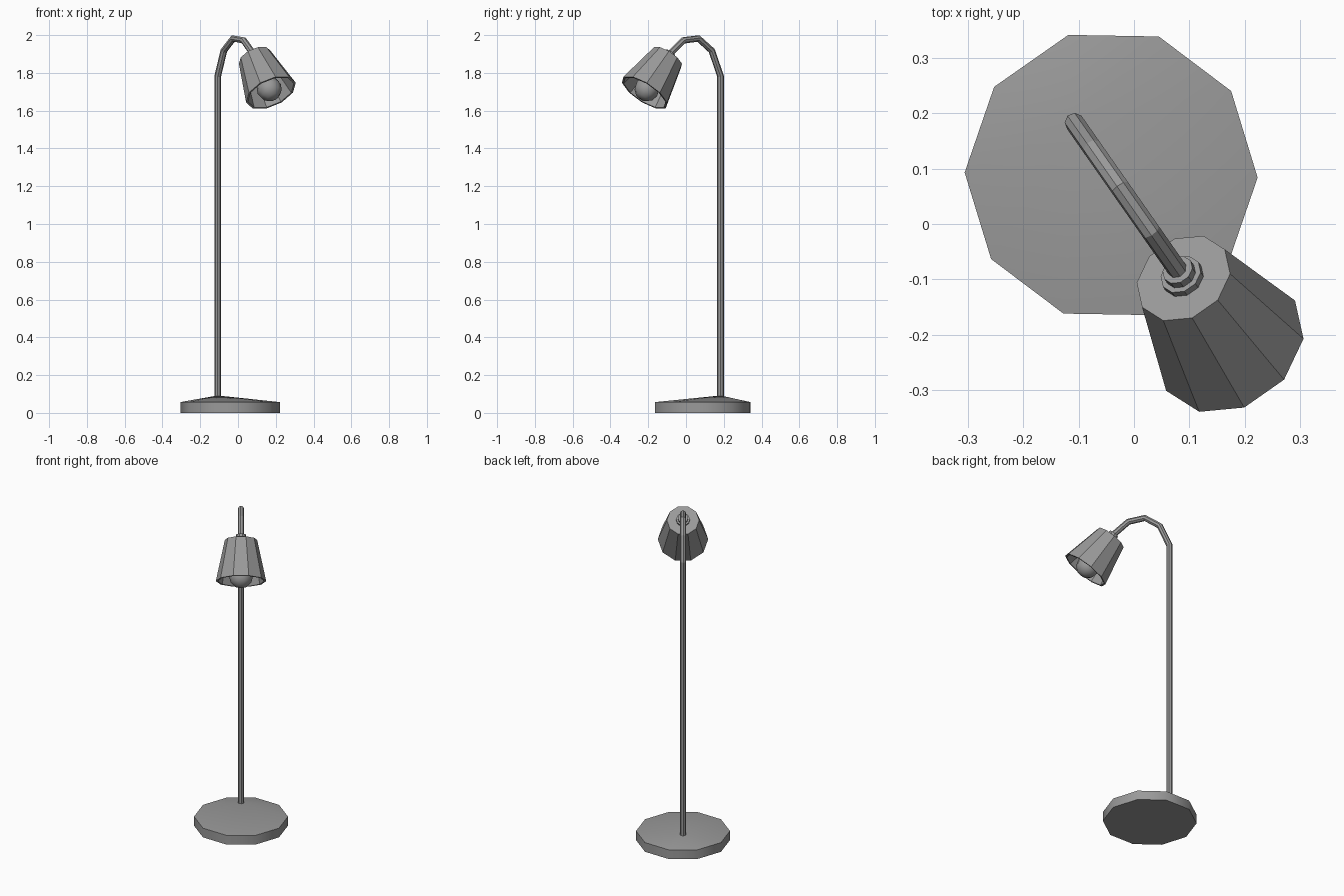
import bpy, bmesh
from math import sin, cos, pi, radians
from mathutils import Matrix

if "Cube" in bpy.data.objects:
    bpy.data.objects.remove(bpy.data.objects["Cube"])

# Lamp frame: origin at the pole foot, local x along the arm
LAMP = Matrix.Translation((-0.1075, 0.183, 0)) @ Matrix.Rotation(radians(-55), 4, 'Z')
# Head frame: origin at the shade top centre, local z along the tilted shade axis
HEAD = LAMP @ Matrix.Translation((0.343, 0, 1.882)) @ Matrix.Rotation(radians(-38.5), 4, 'Y')

# Dark grey paint for the whole lamp
paint = bpy.data.materials.new("dark_grey")
paint.diffuse_color = (0.32, 0.32, 0.32, 1)
paint.use_nodes = True
paint.node_tree.nodes["Principled BSDF"].inputs["Base Color"].default_value = paint.diffuse_color


def lathe(name, profile, matrix, sides=10):
    """Spin (radius, z) points around z; radius 0 makes a pole point."""
    bm = bmesh.new()
    rings = []
    for r, z in profile:
        if r == 0:
            rings.append([bm.verts.new((0, 0, z))] * sides)
        else:
            rings.append([bm.verts.new((r * cos(a), r * sin(a), z))
                          for a in (2 * pi * (k + 0.5) / sides for k in range(sides))])
    for lo, hi in zip(rings, rings[1:]):
        for k in range(sides):
            n = (k + 1) % sides
            quad = dict.fromkeys((lo[k], lo[n], hi[n], hi[k]))
            bm.faces.new(list(quad))
    bmesh.ops.recalc_face_normals(bm, faces=bm.faces)
    me = bpy.data.meshes.new(name)
    bm.to_mesh(me)
    bm.free()
    me.transform(matrix)
    me.materials.append(paint)
    ob = bpy.data.objects.new(name, me)
    bpy.context.collection.objects.link(ob)
    return ob


def smooth(ob, angle):
    """Shade smooth, keeping edges sharper than the angle."""
    bpy.ops.object.select_all(action='DESELECT')
    ob.select_set(True)
    bpy.context.view_layer.objects.active = ob
    bpy.ops.object.shade_smooth_by_angle(angle=radians(angle))


# Base: ten-sided slab whose cone tip sits off-centre under the pole
offset = 0.1155
base = lathe("base", [(0, 0), (0.2645, 0), (0.2645, 0.057), (0, 0.092)],
             Matrix.Translation((offset, 0, 0)))
for v in base.data.vertices:
    if v.co.z > 0.09:
        v.co.x -= offset
base.data.transform(LAMP)
smooth(base, 45)

# Pole and bent neck: one swept eight-sided tube
path = [(0, 0.07), (0, 1.782), (0.057, 1.918), (0.143, 1.982),
        (0.24, 1.972), (0.33, 1.899)]
cu = bpy.data.curves.new("pole", 'CURVE')
cu.dimensions = '3D'
cu.bevel_depth = 0.0178
cu.bevel_resolution = 2
cu.use_fill_caps = True
cu.materials.append(paint)
sp = cu.splines.new('POLY')
sp.points.add(len(path) - 1)
for p, (u, z) in zip(sp.points, path):
    p.co = (*(LAMP @ Matrix.Translation((u, 0, z))).translation, 1)
sp.use_smooth = False
bpy.context.collection.objects.link(bpy.data.objects.new("pole", cu))

# Stepped collar joining neck and shade
lathe("collar", [(0, -0.005), (0.039, -0.005), (0.039, 0.014), (0.029, 0.014),
                 (0.029, 0.03), (0, 0.03)], HEAD)

# Shade: hollow tapered shell with a closed top
L = -0.2385
lathe("shade", [(0, 0), (0.091, 0), (0.142, L), (0.131, L), (0.082, -0.012), (0, -0.012)], HEAD)

# Bulb: globe tapering into a socket
R, zc = 0.067, L + 0.026
globe = [(R * sin(a), zc - R * cos(a)) for a in (radians(d) for d in (30, 60, 90, 120, 145))]
bulb = lathe("bulb", [(0, zc - R)] + globe + [(0.027, zc + 0.085), (0.027, -0.01), (0, -0.01)], HEAD)
smooth(bulb, 50)
